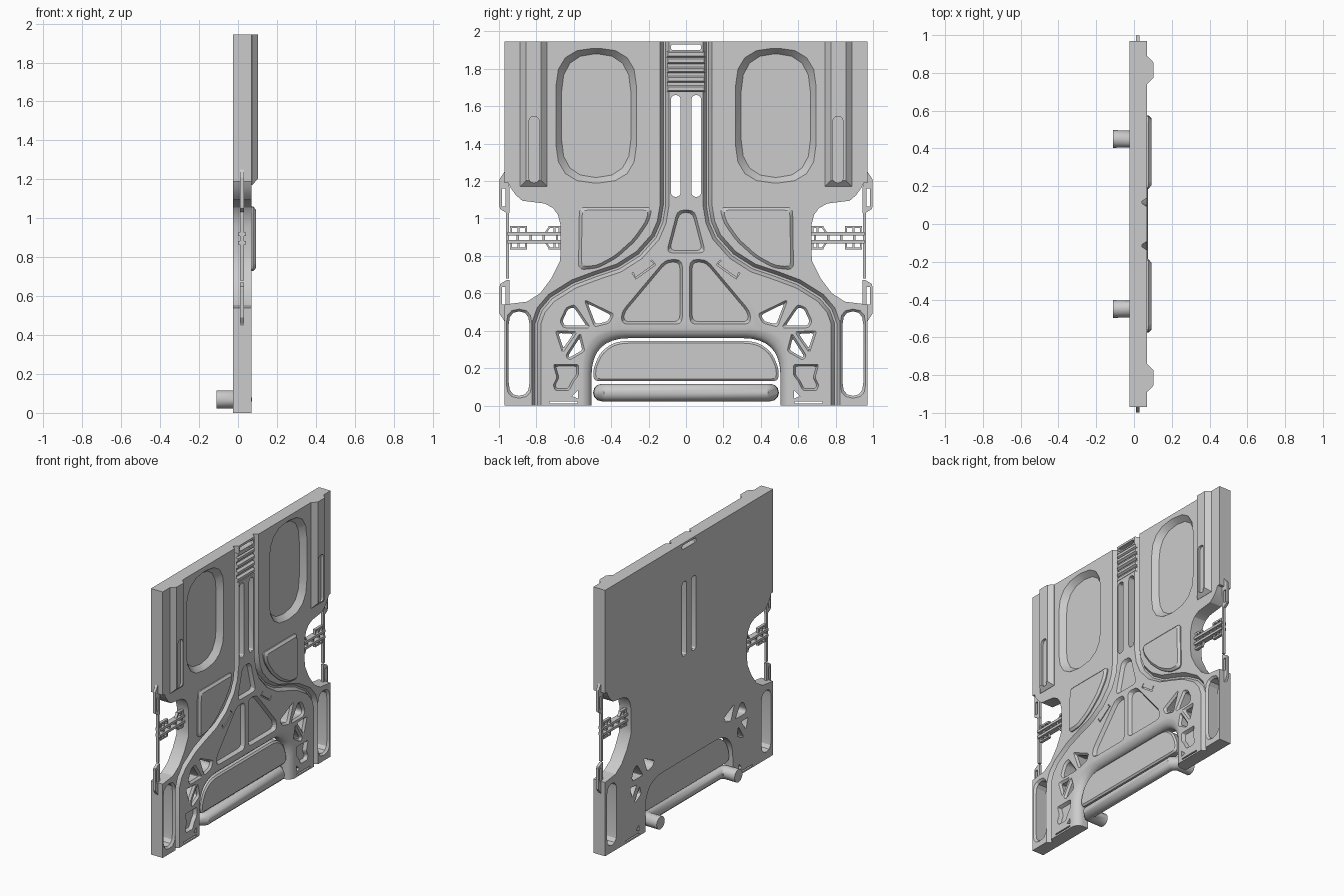
import bpy, bmesh, math
from mathutils import Vector

if "Cube" in bpy.data.objects:
    bpy.data.objects.remove(bpy.data.objects["Cube"])

BACK, FRONT, TOP = -0.025, 0.07, 1.945


def offset(poly, d):
    """Mitred offset of a counter-clockwise (y, z) polygon; positive grows it."""
    out, n = [], len(poly)
    for i in range(n):
        p, a, b = (Vector(poly[k % n]) for k in (i, i - 1, i + 1))
        u, v = (p - a).normalized(), (b - p).normalized()
        n1, n2 = Vector((u.y, -u.x)), Vector((v.y, -v.x))
        out.append(p + (n1 + n2) * (d / max(0.3, 1 + n1.dot(n2))))
    return out


def rounded(poly, r, seg=3):
    if not r:
        return poly
    out, n = [], len(poly)
    for i in range(n):
        p, a, b = (Vector(poly[k % n]) for k in (i, i - 1, i + 1))
        t1, t2 = min(r, (a - p).length * 0.48), min(r, (b - p).length * 0.48)
        s, e = p + (a - p).normalized() * t1, p + (b - p).normalized() * t2
        for k in range(seg + 1):
            t = k / seg
            out.append(s * (1 - t) ** 2 + p * (2 * t * (1 - t)) + e * t * t)
    return out


def loft(bm, poly, layers, r=0.0, both=True, seg=3, zmax=9):
    """Stack offset copies of an outline along x; layers are (x, offset)."""
    for side in ((1, -1) if both else (1,)):
        pts = [Vector((p[0] * side, p[1])) for p in poly]
        area = sum(pts[i - 1].x * pts[i].y - pts[i].x * pts[i - 1].y for i in range(len(pts)))
        if area < 0:
            pts.reverse()
        rings = [[bm.verts.new((x, q.x, min(q.y, zmax))) for q in rounded(offset(pts, d), r, seg)]
                 for x, d in layers]
        n = len(rings[0])
        faces = [bm.faces.new(rings[0]), bm.faces.new(rings[-1])]
        for a, b in zip(rings, rings[1:]):
            faces += [bm.faces.new((a[i - 1], a[i], b[i], b[i - 1])) for i in range(n)]
        bmesh.ops.recalc_face_normals(bm, faces=faces)


def rect(y0, y1, z0, z1):
    return [(y0, z0), (y1, z0), (y1, z1), (y0, z1)]


def strip(path, w):
    """Thin closed outline following an open path."""
    left, right = [], []
    for i, p in enumerate(path):
        a, b = Vector(path[max(i - 1, 0)]), Vector(path[min(i + 1, len(path) - 1)])
        d = (b - a).normalized() * w
        left.append((p[0] - d.y, p[1] + d.x))
        right.append((p[0] + d.y, p[1] - d.x))
    return left + right[::-1]


def make(name, bm, smooth=None):
    me = bpy.data.meshes.new(name)
    bm.to_mesh(me)
    bm.free()
    ob = bpy.data.objects.new(name, me)
    bpy.context.collection.objects.link(ob)
    if smooth:
        shade(ob, smooth)
    return ob


def shade(ob, angle):
    bpy.ops.object.select_all(action='DESELECT')
    ob.select_set(True)
    bpy.context.view_layer.objects.active = ob
    bpy.ops.object.shade_smooth_by_angle(angle=math.radians(angle))


def carve(ob, bm):
    cutter = make("cutter", bm)
    m = ob.modifiers.new("cut", 'BOOLEAN')
    m.operation, m.solver, m.object, m.use_self = 'DIFFERENCE', 'EXACT', cutter, True
    me = bpy.data.meshes.new_from_object(ob.evaluated_get(bpy.context.evaluated_depsgraph_get()))
    ob.modifiers.clear()
    ob.data = me
    bpy.data.objects.remove(cutter)


def recess(depth, inset):
    return [(FRONT + 0.01, 0), (FRONT, 0), (FRONT - depth, -inset)]


THROUGH = [(0.09, 0), (FRONT, 0), (0.055, -0.012), (-0.06, -0.012)]
PLAIN = [(0.09, 0), (-0.06, 0)]

# main panel with notched sides
half = [(.97, 0), (.97, .54), (.85, .555), (.78, .60), (.72, .68), (.675, .77), (.67, .82), (.67, .96),
        (.685, 1.02), (.71, 1.055), (.755, 1.08), (.875, 1.095), (.91, 1.125), (.935, 1.16),
        (.95, 1.19), (.97, 1.19), (.97, TOP)]
bm = bmesh.new()
loft(bm, half + [(-y, z) for y, z in half[::-1]], [(BACK, 0), (FRONT, 0)], both=False)
panel = make("main_panel", bm)

cut = bmesh.new()
# long contour grooves
groove = [(.115, 2), (.115, 1.07), (.13, .98), (.165, .90), (.25, .805), (.36, .735), (.48, .695), (.60, .65),
          (.72, .575), (.775, .51), (.80, .44), (.80, -.05)]
loft(cut, strip(groove, .006), [(.08, .022), (FRONT, .018), (.042, 0)])
# oval recesses
loft(cut, rect(.265, .695, 1.19, 1.91), recess(.04, .03), r=.2, seg=4)
# lower recesses: centre trapezoid, twin triangles, small corner pockets
loft(cut, [(-.105, .815), (.105, .815), (.045, 1.045), (-.045, 1.045)], recess(.025, .013), r=.035, both=False)
loft(cut, [(.02, .435), (.345, .435), (.345, .50), (.11, .78), (.02, .78)], recess(.025, .013), r=.035)
loft(cut, [(.575, .22), (.575, .16), (.60, .13), (.625, .08), (.70, .08), (.71, .11), (.69, .15), (.71, .22)],
     recess(.025, .01), r=.012)
# small bracket-shaped grooves
loft(cut, strip([(.285, .71), (.27, .68), (.165, .755), (.185, .775)], .004), [(.08, 0), (.06, 0)])
# triangular windows
for tri in ([(.545, .567), (.385, .49), (.41, .44), (.49, .42)],
            [(.64, .525), (.595, .54), (.51, .415), (.655, .415), (.675, .45)],
            [(.70, .40), (.58, .395), (.66, .28)],
            [(.565, .39), (.54, .29), (.625, .242), (.645, .265)]):
    loft(cut, tri, THROUGH, r=.015)
loft(cut, [(.61, .05), (.578, .08), (.578, .037)], PLAIN)
loft(cut, rect(.58, .73, .012, .022), PLAIN)
# side slots, twin centre slots and top slot
loft(cut, rect(.825, .96, .04, .515), THROUGH, r=.07)
loft(cut, rect(.029, .081, 1.115, 1.66), PLAIN, r=.026)
loft(cut, rect(-.08, .08, 1.90, 1.93), PLAIN, r=.012, both=False)
# pocket behind the ribs
loft(cut, rect(-.1, .1, 1.68, 1.89), [(.09, 0), (.048, 0)], both=False)
# bottom arch with rounded front edge
loft(cut, rect(-.505, .505, -.5, .36), [(-.06, 0), (.02, 0), (.036, .004), (.05, .012), (.061, .025),
                                        (.068, .04), (.0705, .05), (.09, .05)], r=.2, both=False, seg=8)
carve(panel, cut)
shade(panel, 25)

# cross ribs at the top centre
bm = bmesh.new()
for z in (1.695, 1.745, 1.795, 1.845, 1.88):
    loft(bm, rect(-.103, .103, z - .018, z + .016), [(.04, 0), (.055, 0), (.068, -.008)], both=False)
make("top_ribs", bm)

# raised side strips with a sunken slot
bm = bmesh.new()
loft(bm, rect(.742, .888, 1.17, 2.0), [(.06, 0), (.072, 0), (.103, -.033)], zmax=TOP)
strips = make("side_strips", bm)
cut = bmesh.new()
loft(cut, rect(.785, .84, 1.19, 1.545), [(.12, 0), (.085, 0)], r=.027)
carve(strips, cut)

# raised pads
bm = bmesh.new()
loft(bm, [(.18, 1.06), (.57, 1.06), (.575, .725), (.47, .735), (.37, .79), (.27, .88), (.20, .98)],
     [(.06, 0), (.078, 0), (.092, -.015)], r=.03)
make("raised_pads", bm)

# inner plate in the arch
bm = bmesh.new()
loft(bm, [(-.495, .13), (.495, .13), (.495, .20), (.46, .28), (.40, .33), (.34, .345),
          (-.34, .345), (-.40, .33), (-.46, .28), (-.495, .20)],
     [(.0, 0), (.04, 0), (.05, -.012)], r=.03, both=False)
make("inner_plate", bm)

# bent bottom tube whose ends point backwards
cu = bpy.data.curves.new("bottom_tube", 'CURVE')
cu.dimensions, cu.bevel_depth, cu.bevel_resolution, cu.use_fill_caps = '3D', .047, 4, True
path = [(-.11, -.45), (0, -.45), (.03, -.42), (.03, .42), (0, .45), (-.11, .45)]
sp = cu.splines.new('POLY')
sp.points.add(len(path) - 1)
for p, (x, y) in zip(sp.points, path):
    p.co = (x, y, .069, 1)
tmp = bpy.data.objects.new("tmp", cu)
bpy.context.collection.objects.link(tmp)
me = bpy.data.meshes.new_from_object(tmp.evaluated_get(bpy.context.evaluated_depsgraph_get()))
bpy.data.objects.remove(tmp)
tube = bpy.data.objects.new("bottom_tube", me)
bpy.context.collection.objects.link(tube)
shade(tube, 35)

# thin side latches: windowed end hooks joined by a stem
THIN = [(.01, 0), (.03, 0)]
bm = bmesh.new()
loft(bm, rect(.947, .962, .68, 1.06), THIN)
for f in (lambda z: z, lambda z: 1.70 - z):
    for pts in ([(.96, 1.03), (.993, 1.05), (.995, 1.065), (.945, 1.065), (.945, 1.03)],
                rect(.945, .965, 1.06, 1.17), rect(.985, .997, 1.06, 1.17),
                [(.945, 1.16), (.997, 1.16), (.997, 1.21), (.97, 1.25), (.958, 1.25)]):
        loft(bm, [(y, f(z)) for y, z in pts], THIN)
make("side_latches", bm)

# lattice arms crossing the side notches
bm = bmesh.new()
for z in (.875, .918):
    loft(bm, rect(.66, .955, z - .009, z + .009), [(0, 0), (.04, 0)])
for y0, y1 in ((.67, .735), (.85, .94)):
    for z, s in ((.955, -1), (.84, 1)):
        loft(bm, rect(y0, y1, z - .006, z + .006), THIN)
        for y, lean in ((y0 + .006, 0), ((y0 + y1) / 2, 0), (y1 - .006, .02 if y1 < .8 else 0)):
            loft(bm, strip([(y, z), (y + lean, z + s * .03)], .005), THIN)
for y in (.69, .76, .83, .90):
    loft(bm, rect(y - .006, y + .006, .875, .918), THIN)
make("lattice_arms", bm)
